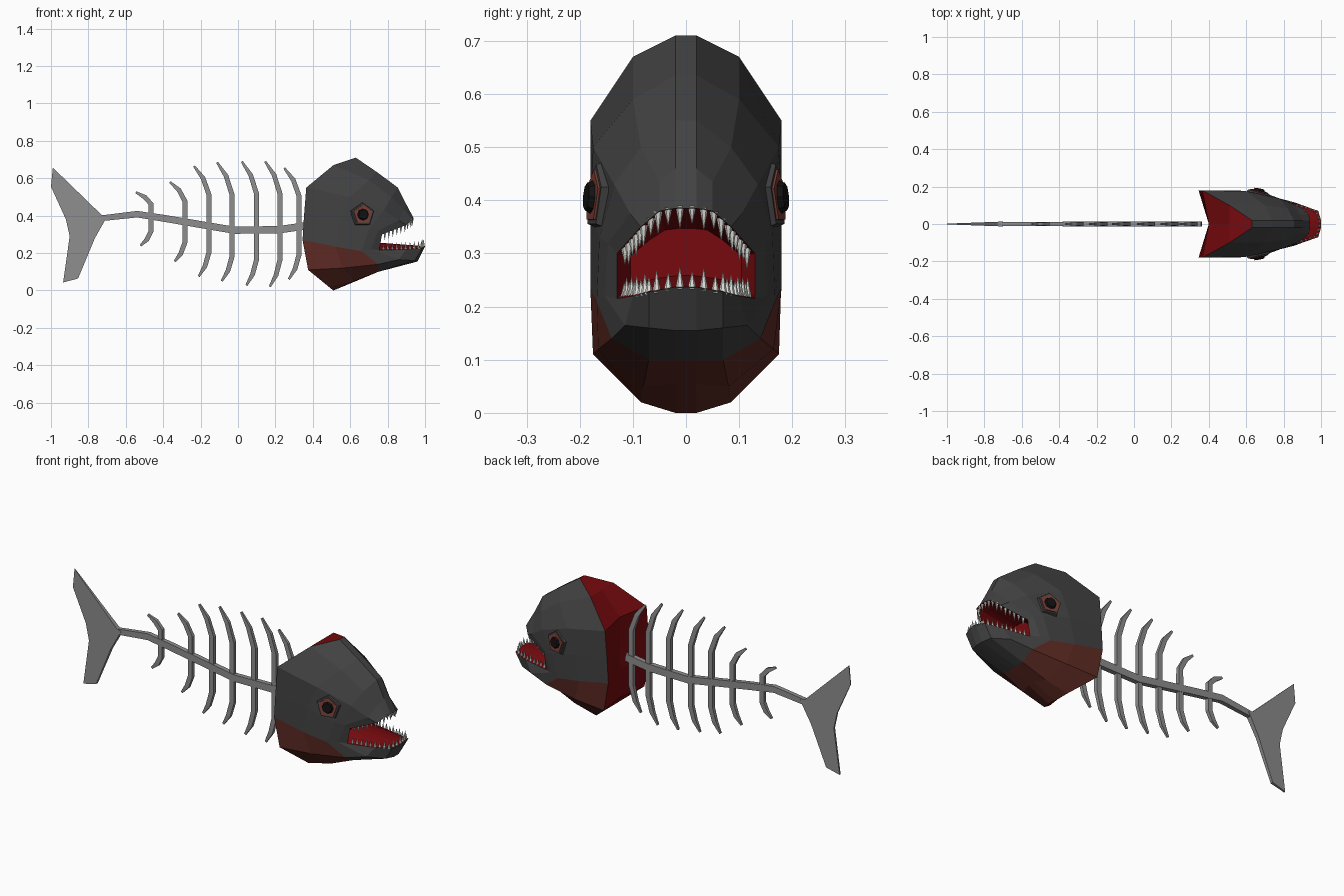
import bpy, bmesh
from mathutils import Vector, Matrix

if "Cube" in bpy.data.objects:
    bpy.data.objects.remove(bpy.data.objects["Cube"])


def material(name, rgb):
    m = bpy.data.materials.new(name)
    m.diffuse_color = (*rgb, 1)
    m.use_nodes = True
    m.node_tree.nodes["Principled BSDF"].inputs["Base Color"].default_value = m.diffuse_color
    return m


GREY = material("dark grey skin", (0.055, 0.055, 0.055))
BROWN = material("brown belly", (0.115, 0.024, 0.018))
RED = material("red flesh", (0.18, 0.003, 0.004))
BONE = material("grey bone", (0.27, 0.27, 0.27))
WHITE = material("white teeth", (0.75, 0.75, 0.72))
BLACK = material("black pupil", (0.006, 0.006, 0.006))
LID = material("brown eyelid", (0.2, 0.05, 0.035))


def finish(bm, name, *mats):
    bmesh.ops.recalc_face_normals(bm, faces=bm.faces)
    me = bpy.data.meshes.new(name)
    bm.to_mesh(me)
    bm.free()
    for m in mats:
        me.materials.append(m)
    ob = bpy.data.objects.new(name, me)
    bpy.context.collection.objects.link(ob)
    return ob


# Head: eight lengthwise rows (crown to belly), each from back rim to lip
rows = [
    [(.63, .02, .71), (.74, .02, .635), (.855, .02, .55), (.90, .02, .46), (.94, .02, .385)],
    [(.51, .10, .67), (.70, .10, .59), (.82, .085, .50), (.885, .05, .435), (.935, .05, .38)],
    [(.365, .18, .55), (.60, .175, .50), (.78, .135, .43), (.86, .105, .375), (.90, .085, .35)],
    [(.353, .18, .40), (.55, .18, .37), (.70, .163, .33), (.75, .147, .32), (.77, .13, .30)],
    [(.345, .18, .27), (.52, .18, .235), (.66, .168, .21), (.71, .153, .22), (.755, .13, .215)],
    [(.375, .175, .11), (.56, .165, .12), (.75, .14, .14), (.86, .115, .165), (.90, .10, .22)],
    [(.485, .085, .02), (.62, .08, .05), (.75, .07, .10), (.945, .07, .16), (.985, .07, .228)],
    [(.51, .02, 0), (.64, .02, .054), (.75, .02, .10), (.96, .02, .155), (1.0, .02, .237)],
]


def mirror(p):
    return (p[0], -p[1], p[2])


ring = rows + [[mirror(p) for p in r] for r in reversed(rows)]
bm = bmesh.new()
grid = []
for r in ring:
    back, lip = r[0], r[-1]
    # hollow at the back of the head, and a throat behind the lips
    full = [(max(.40, back[0]), 0, back[2])] + r
    full += [(.72, lip[1] * .8, .29 + (lip[2] - .29) * .6), (.72, 0, .29)]
    grid.append([bm.verts.new(p) for p in full])
n = len(grid)
for j in range(n):
    a, b = grid[j], grid[(j + 1) % n]
    for i in range(len(a) - 1):
        f = bm.faces.new((a[i], a[i + 1], b[i + 1], b[i]))
        if i in (0, 5, 6):
            f.material_index = 2
        elif 4 <= j <= 10 and i < 3:
            f.material_index = 1
bmesh.ops.remove_doubles(bm, verts=bm.verts, dist=.0005)
finish(bm, "head", GREY, BROWN, RED)


# Teeth: cones spread along each lip
def along(pts, t):
    seg = [(pts[k + 1] - pts[k]).length for k in range(len(pts) - 1)]
    d = t * sum(seg)
    for k, s in enumerate(seg):
        if d <= s:
            return pts[k].lerp(pts[k + 1], d / s)
        d -= s
    return pts[-1].copy()


def teeth(name, lip, count, up):
    pts = [Vector(mirror(p)) for p in reversed(lip)] + [Vector(p) for p in lip]
    bm = bmesh.new()
    for k in range(count):
        p = along(pts, .05 + .9 * k / (count - 1))
        h = .042 if k % 2 else .033
        p += Vector((-.008, -p.y * .06, up * (h / 2 - .004)))
        turn = Matrix.Rotation(0 if up > 0 else 3.14159, 4, 'X')
        bmesh.ops.create_cone(bm, cap_ends=True, segments=6, radius1=.0085, radius2=.0005,
                              depth=h, matrix=Matrix.Translation(p) @ turn)
    finish(bm, name, WHITE)


teeth("upper_teeth", [r[-1] for r in rows[:4]], 20, -1)
teeth("lower_teeth", [r[-1] for r in rows[:3:-1]], 24, 1)


# Eyes: stacked socket, eyelid and pupil on each side
def disc(name, mat, side, sides, r1, r2, start, end):
    normal = Vector((.22, side, .08)).normalized()
    centre = Vector((.665, side * .163, .405)) + normal * (start + end) / 2
    rot = normal.to_track_quat('Z', 'Y').to_matrix().to_4x4()
    bm = bmesh.new()
    bmesh.ops.create_cone(bm, cap_ends=True, segments=sides, radius1=r1, radius2=r2,
                          depth=end - start, matrix=Matrix.Translation(centre) @ rot)
    finish(bm, name, mat)


for side, tag in ((-1, "right"), (1, "left")):
    disc(tag + "_eye_socket", GREY, side, 5, .078, .062, -.03, .011)
    disc(tag + "_eyelid", LID, side, 5, .054, .052, .0, .015)
    disc(tag + "_pupil", BLACK, side, 8, .036, .026, .005, .026)


# Bones: tapering box section swept along a path in the x-z plane
def bone(name, path, widths, depths):
    pts = [Vector((x, 0, z)) for x, z in path]
    bm = bmesh.new()
    rings = []
    for k, p in enumerate(pts):
        t = (pts[min(k + 1, len(pts) - 1)] - pts[max(k - 1, 0)]).normalized()
        nrm = Vector((-t.z, 0, t.x)) * widths[k] / 2
        y = Vector((0, depths[k] / 2, 0))
        rings.append([bm.verts.new(q) for q in (p + nrm + y, p + nrm - y, p - nrm - y, p - nrm + y)])
    for a, b in zip(rings, rings[1:]):
        for i in range(4):
            bm.faces.new((a[i], a[(i + 1) % 4], b[(i + 1) % 4], b[i]))
    bm.faces.new(rings[0])
    bm.faces.new(rings[-1])
    finish(bm, name, BONE)


spine = [(-.74, .385), (-.54, .408), (-.39, .385), (-.02, .322), (.22, .325), (.36, .345)]
bone("spine", spine, [.03, .035, .037, .038, .04, .04], [.022, .024, .024, .026, .026, .026])


def spine_z(x):
    for (x0, z0), (x1, z1) in zip(spine, spine[1:]):
        if x0 <= x <= x1:
            return z0 + (z1 - z0) * (x - x0) / (x1 - x0)


# Ribs: base x, top z, bottom z
ribs = [(-.466, .525, .24), (-.284, .58, .155), (-.155, .665, .075), (-.032, .685, .05),
        (.10, .69, .027), (.225, .69, .02), (.327, .655, .06)]
for k, (x, top, bottom) in enumerate(ribs):
    z = spine_z(x)
    for tag, tip, lean in (("upper", top, .08), ("lower", bottom, .055)):
        h = tip - z
        path = [(x, z), (x, z + h * .52), (x - lean * .4, z + h * .8), (x - lean, tip)]
        bone(f"{tag}_rib_{k + 1}", path, [.027, .027, .025, .011], [.02, .02, .017, .008])

# Tail fin: flat outline thinning towards the back edge
outline = [(-.70, .395), (-.73, .405), (-.99, .657), (-1.0, .555), (-.92, .38),
           (-.90, .29), (-.935, .043), (-.855, .064), (-.765, .28)]
bm = bmesh.new()
near, far = [[bm.verts.new((x, s * (.002 + .011 * (x + 1) / .3), z)) for x, z in outline] for s in (-1, 1)]
bm.faces.new(near)
bm.faces.new(far[::-1])
for i in range(len(outline)):
    j = (i + 1) % len(outline)
    bm.faces.new((near[i], far[i], far[j], near[j]))
finish(bm, "tail_fin", BONE)
